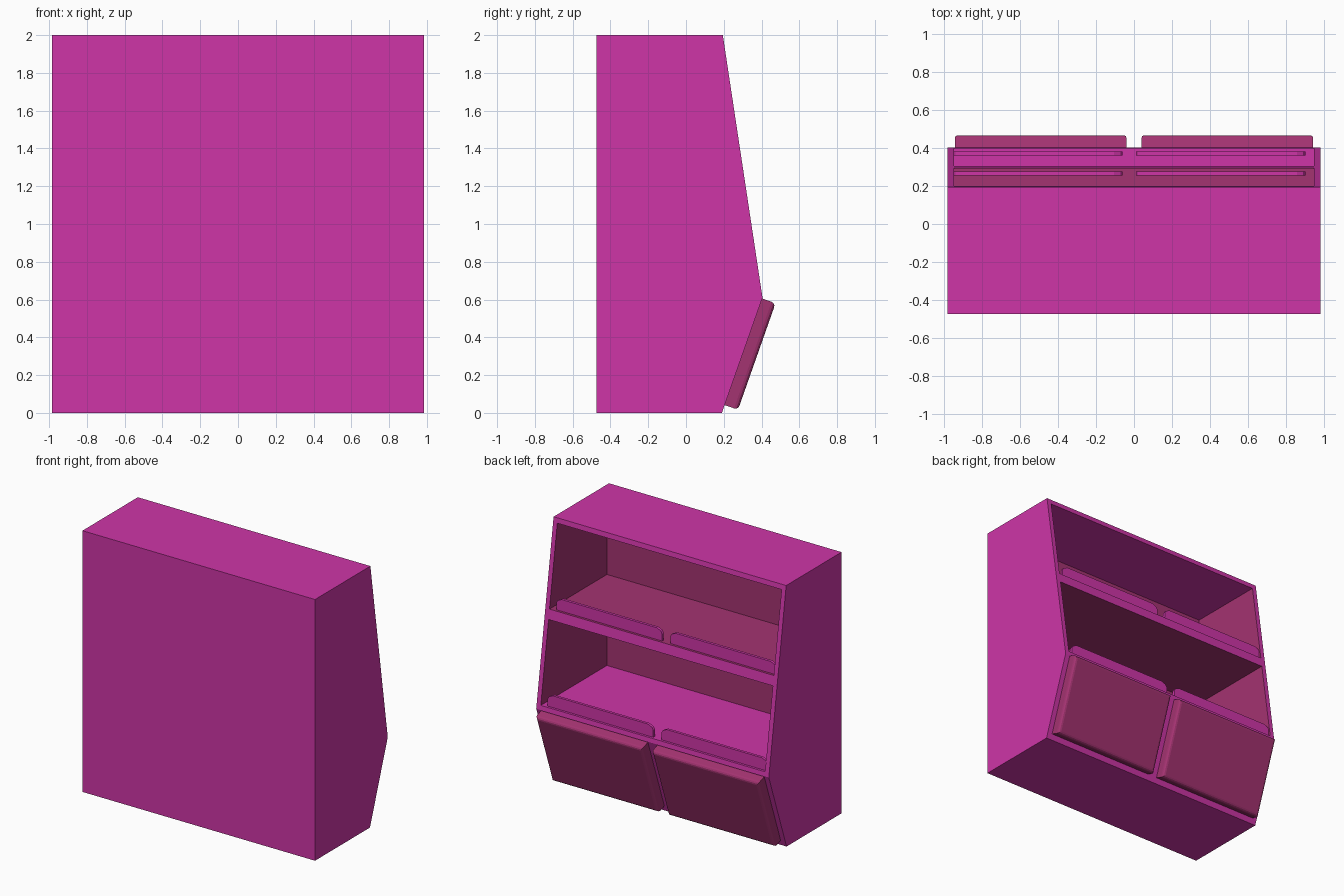
import bpy, bmesh, math

if "Cube" in bpy.data.objects:
    bpy.data.objects.remove(bpy.data.objects["Cube"])

def material(name, rgb):
    m = bpy.data.materials.new(name)
    m.diffuse_color = (*rgb, 1)
    m.use_nodes = True
    m.node_tree.nodes["Principled BSDF"].inputs["Base Color"].default_value = m.diffuse_color
    return m

MAGENTA = material("magenta", (0.62, 0.036, 0.39))
MAROON = material("maroon", (0.37, 0.033, 0.165))

def prism(name, pts, lo, hi, axis, mat):
    """Extrude a profile: (y, z) points along x, or (x, z) points along y."""
    bm = bmesh.new()
    def at(p, d):
        return (d, p[0], p[1]) if axis == "x" else (p[0], d, p[1])
    f = bm.faces.new([bm.verts.new(at(p, lo)) for p in pts])
    ext = bmesh.ops.extrude_face_region(bm, geom=[f])
    step = (hi - lo, 0, 0) if axis == "x" else (0, hi - lo, 0)
    bmesh.ops.translate(bm, vec=step,
                        verts=[g for g in ext["geom"] if isinstance(g, bmesh.types.BMVert)])
    bmesh.ops.recalc_face_normals(bm, faces=bm.faces[:])
    me = bpy.data.meshes.new(name)
    bm.to_mesh(me)
    bm.free()
    ob = bpy.data.objects.new(name, me)
    bpy.context.collection.objects.link(ob)
    me.materials.append(mat)
    return ob

# Cabinet body, hollowed by two open compartments
body = prism("cabinet_body", [(-.475, 0), (.19, 0), (.405, .61), (.195, 2), (-.475, 2)],
             -.985, .985, "x", MAGENTA)
for z0, z1 in ((.643, 1.265), (1.34, 1.962)):
    cutter = prism("compartment_cutter", [(-.4, z0), (.6, z0), (.6, z1), (-.4, z1)],
                   -.95, .95, "x", MAGENTA)
    cutter.hide_render = True
    mod = body.modifiers.new("compartment", "BOOLEAN")
    mod.operation, mod.solver, mod.object = "DIFFERENCE", "EXACT", cutter
    bpy.context.view_layer.objects.active = body
    bpy.ops.object.modifier_apply(modifier=mod.name)
    bpy.data.objects.remove(cutter)

# Inner walls and the middle shelf are maroon
body.data.materials.clear()
body.data.materials.append(MAGENTA)
body.data.materials.append(MAROON)
for p in body.data.polygons:
    n, c = p.normal, p.center
    wall = abs(n.x) > .9 and abs(c.x) < .96
    back = n.y > .9 and c.y < 0
    shelf = abs(n.z) > .9 and 1.2 < c.z < 1.4
    p.material_index = 1 if wall or back or shelf else 0

# Retaining lips with clipped top corners, two per shelf
for y, z in ((.255, 1.335), (.361, .638)):
    for x0 in (-.955, .01):
        x1, t = x0 + .895, z + .095
        prism("shelf_lip", [(x0, z), (x1, z), (x1, t - .035), (x1 - .012, t - .015),
                            (x1 - .045, t), (x0 + .045, t), (x0 + .012, t - .015),
                            (x0, t - .035)], y, y + .021, "y", MAGENTA)

# Slanted doors on the lower face
length = math.hypot(.215, .61)
dy, dz = .215 / length, .61 / length

def on_face(s, out):
    return (.19 + dy * s + dz * out, dz * s - dy * out)

for x0 in (-.945, .04):
    door = prism("door", [on_face(.044, -.005), on_face(.044, .075),
                          on_face(.642, .075), on_face(.642, -.005)],
                 x0, x0 + .905, "x", MAROON)
    bm = bmesh.new()
    bm.from_mesh(door.data)
    def outer(v):
        return (v.co.y - .19) * dz - v.co.z * dy > .05
    edges = [e for e in bm.edges if all(outer(v) for v in e.verts)]
    bmesh.ops.bevel(bm, geom=edges, offset=.022, segments=3, profile=.5, affect="EDGES")
    bm.to_mesh(door.data)
    bm.free()
